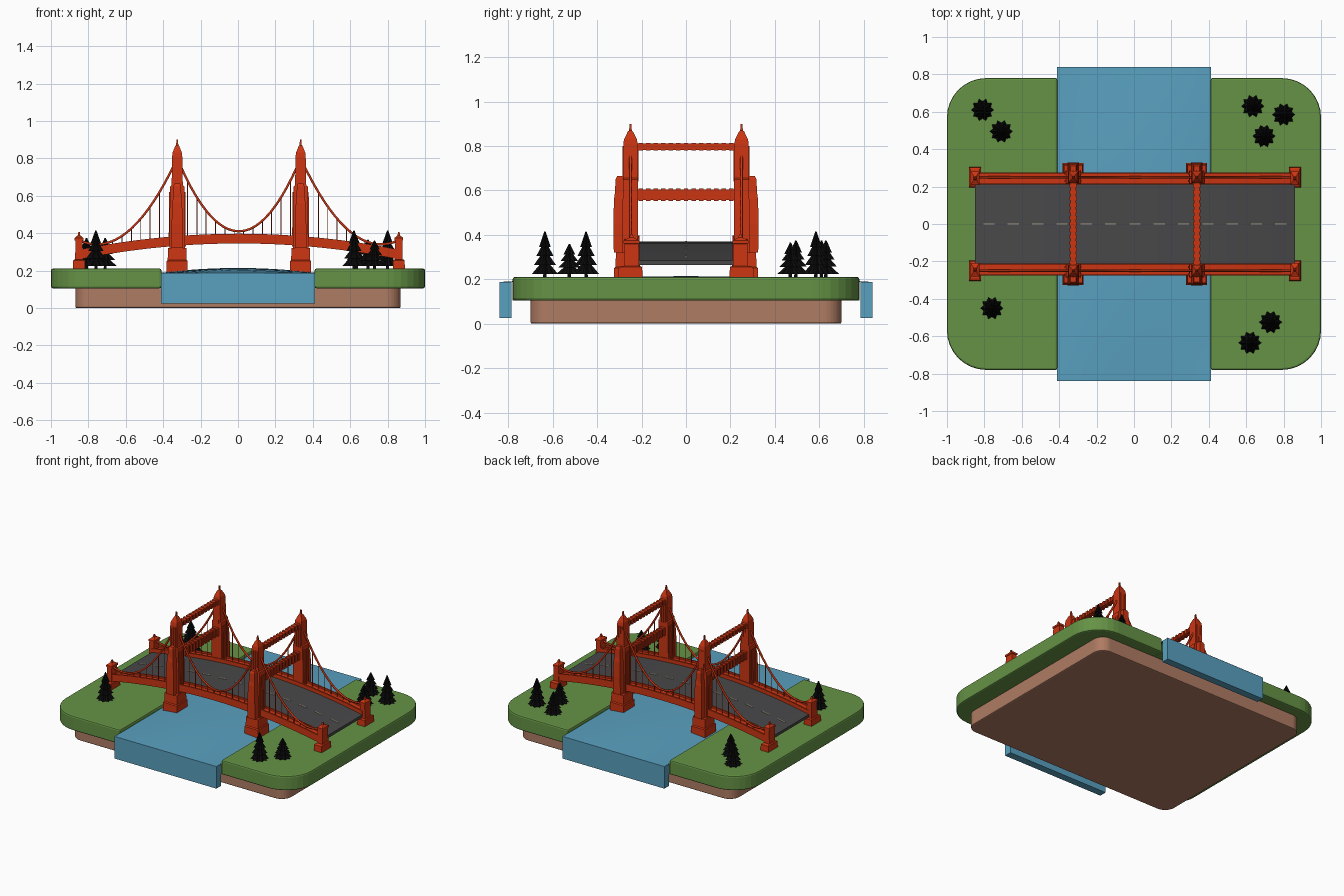
import bpy, bmesh, math

if "Cube" in bpy.data.objects:
    bpy.data.objects.remove(bpy.data.objects["Cube"])


def paint(name, r, g, b):
    m = bpy.data.materials.new(name)
    m.use_nodes = True
    m.diffuse_color = (r, g, b, 1)
    m.node_tree.nodes["Principled BSDF"].inputs["Base Color"].default_value = (r, g, b, 1)
    return m


RED = paint("bridge red", 0.6, 0.035, 0.006)
GRASS = paint("grass green", 0.13, 0.29, 0.06)
WATER = paint("water blue", 0.1, 0.35, 0.52)
EARTH = paint("earth brown", 0.43, 0.2, 0.125)
ASPHALT = paint("asphalt grey", 0.065, 0.065, 0.068)
DASH = paint("lane tan", 0.4, 0.36, 0.26)
PINE = paint("dark pine", 0.003, 0.003, 0.003)

CX = 0.005            # bridge centre along x
TOWER_X, TOWER_Y = 0.33, 0.25
END_X = 0.855


def finish(name, bm, mat):
    bmesh.ops.recalc_face_normals(bm, faces=bm.faces)
    mesh = bpy.data.meshes.new(name)
    bm.to_mesh(mesh)
    bm.free()
    mesh.materials.append(mat)
    obj = bpy.data.objects.new(name, mesh)
    bpy.context.collection.objects.link(obj)
    return obj


def add_skin(bm, rings):
    """Closed skin through rings of equal point count."""
    rows = [[bm.verts.new(p) for p in ring] for ring in rings]
    for a, b in zip(rows, rows[1:]):
        for i in range(len(a)):
            j = (i + 1) % len(a)
            bm.faces.new((a[i], a[j], b[j], b[i]))
    bm.faces.new(rows[0])
    bm.faces.new(rows[-1])


def rect(x, y, z, wx, wy):
    return [(x + sx * wx / 2, y + sy * wy / 2, z)
            for sx, sy in ((-1, -1), (1, -1), (1, 1), (-1, 1))]


def add_block(bm, x, y, sections):
    """Stack of rectangles: (z, width x, width y)."""
    add_skin(bm, [rect(x, y, *s) for s in sections])


def block(name, x, y, sections, mat):
    bm = bmesh.new()
    add_block(bm, x, y, sections)
    return finish(name, bm, mat)


def corner(cx, cy, r, start):
    return [(cx + r * math.cos(start + k * math.pi / 16),
             cy + r * math.sin(start + k * math.pi / 16)) for k in range(9)]


def slab(name, outline, z0, z1, mat, bevel):
    bm = bmesh.new()
    add_skin(bm, [[(x, y, z) for x, y in outline] for z in (z0, z1)])
    obj = finish(name, bm, mat)
    mod = obj.modifiers.new("soft edge", "BEVEL")
    mod.width, mod.segments, mod.limit_method = bevel, 2, "ANGLE"
    return obj


# Earth base
q = math.pi / 2
outline = (corner(0.79, 0.62, 0.08, 0) + corner(-0.79, 0.62, 0.08, q)
           + corner(-0.79, -0.62, 0.08, 2 * q) + corner(0.79, -0.62, 0.08, 3 * q))
slab("earth_base", outline, 0, 0.11, EARTH, 0.008)

# Grass banks with the river bed between them
for side, s in (("left", 1), ("right", -1)):
    outer = corner(0.79, -0.57, 0.21, 3 * q) + corner(0.79, 0.57, 0.21, 0)
    outline = [(s * x, y) for x, y in outer + [(0.41, 0.78), (0.41, -0.78)]]
    slab(side + "_grass_bank", outline, 0.105, 0.211, GRASS, 0.01)
block("river_bed", 0, 0, [(0.105, 0.82, 1.56), (0.17, 0.82, 1.56)], GRASS)

# River: gently domed sheet with a hanging slab at each end
bm = bmesh.new()
bmesh.ops.create_grid(bm, x_segments=12, y_segments=16, size=1)
for v in bm.verts:
    u, w = v.co.x, v.co.y
    v.co = (u * 0.412, w * 0.84, 0.188 + 0.026 * (1 - u * u) * (1 - w * w))
sheet = finish("river_surface", bm, WATER)
sheet.data.polygons.foreach_set("use_smooth", [True] * len(sheet.data.polygons))
for end, s in (("front", -1), ("back", 1)):
    block(end + "_waterfall", 0, s * 0.813,
          [(0.025, 0.825, 0.054), (0.187, 0.825, 0.054)], WATER)


# Arched deck parts
def drop(x):
    return 0.085 * (x / END_X) ** 2


def arch(name, y0, y1, z0, z1, mat, xs):
    bm = bmesh.new()
    add_skin(bm, [[(CX + x, y, z - drop(x)) for y, z in
                   ((y0, z0), (y1, z0), (y1, z1), (y0, z1))] for x in xs])
    return finish(name, bm, mat)


span = [END_X * (i / 14 - 1) for i in range(29)]
arch("road_deck", -0.215, 0.215, 0.35, 0.37, ASPHALT, span)
for i in range(13):
    x = -0.78 + i * 0.13
    arch("lane_dash", -0.004, 0.004, 0.368, 0.373, DASH, [x - 0.03, x, x + 0.03])


# Cables
def main_cable(x):
    x = abs(x)
    if x < TOWER_X:
        return 0.41 + 0.39 * (x / TOWER_X) ** 2
    return 0.34 + 0.46 * ((0.76 - x) / (0.76 - TOWER_X)) ** 2


def tube(name, paths, radius, mat):
    cu = bpy.data.curves.new(name, "CURVE")
    cu.dimensions = "3D"
    cu.bevel_depth, cu.bevel_resolution, cu.use_fill_caps = radius, 1, True
    for path in paths:
        sp = cu.splines.new("POLY")
        sp.points.add(len(path) - 1)
        for p, co in zip(sp.points, path):
            p.co = (*co, 1)
    cu.materials.append(mat)
    obj = bpy.data.objects.new(name, cu)
    bpy.context.collection.objects.link(obj)


cable_x = sorted([END_X * (i / 30 - 1) for i in range(61)] + [-TOWER_X, TOWER_X])
hanger_x = [s * (k + 0.5) * 0.05 for k in range(15) for s in (-1, 1)]
hanger_x = [x for x in hanger_x if abs(abs(x) - TOWER_X) > 0.05]

for side, sy in (("front", -1), ("back", 1)):
    y = sy * TOWER_Y
    arch(side + "_girder", sy * 0.21, sy * 0.275, 0.345, 0.385, RED, span)
    for edge, dy in (("inner", -0.028), ("outer", 0.028)):
        yy = sy * (TOWER_Y - 0.007 + dy)
        arch(side + "_" + edge + "_rail", yy - 0.005, yy + 0.005, 0.38, 0.397, RED, span)
    tube(side + "_cable", [[(CX + x, y, main_cable(x)) for x in cable_x]], 0.007, RED)
    tube(side + "_hangers", [[(CX + x, y, 0.375 - drop(x)), (CX + x, y, main_cable(x))]
                             for x in hanger_x], 0.0025, RED)

    for sx in (-1, 1):
        # Tower: foot, stepped shaft, outer buttress, face ribs
        x = CX + sx * TOWER_X
        block("tower_foot", x, sy * 0.262,
              [(0.17, 0.112, 0.126), (0.25, 0.112, 0.126), (0.256, 0.102, 0.112),
               (0.32, 0.098, 0.106)], RED)
        block("tower_shaft", x, y,
              [(0.3, 0.082, 0.07), (0.53, 0.08, 0.07), (0.65, 0.076, 0.068),
               (0.655, 0.06, 0.067), (0.81, 0.054, 0.064), (0.83, 0.05, 0.058),
               (0.865, 0.022, 0.024), (0.87, 0.012, 0.012), (0.9, 0.008, 0.008)], RED)
        bm = bmesh.new()
        add_block(bm, x, sy * 0.295, [(0.32, 0.06, 0.06), (0.45, 0.06, 0.065),
                                      (0.56, 0.052, 0.058), (0.59, 0.045, 0.05),
                                      (0.65, 0.04, 0.044), (0.665, 0.03, 0.03)])
        finish("tower_buttress", bm, RED)
        bm = bmesh.new()
        for dx in (-0.016, 0, 0.016):
            add_block(bm, x + dx, y, [(0.64, 0.007, 0.074), (0.8, 0.007, 0.071)])
        for dy in (-0.02, 0, 0.02):
            add_block(bm, x, y + dy, [(0.33, 0.092, 0.009), (0.62, 0.086, 0.009)])
        finish("tower_ribs", bm, RED)

        # End post with plinth, cap and finial
        x = CX + sx * END_X
        block("end_post_plinth", x, sy * 0.25,
              [(0.19, 0.065, 0.11), (0.255, 0.062, 0.105), (0.26, 0.05, 0.085)], RED)
        block("end_post", x, sy * 0.245,
              [(0.25, 0.042, 0.068), (0.36, 0.038, 0.064), (0.362, 0.046, 0.072),
               (0.375, 0.046, 0.072), (0.388, 0.014, 0.02), (0.405, 0.008, 0.008)], RED)

# Ribbed cross beams between the towers
for sx in (-1, 1):
    x = CX + sx * TOWER_X
    for level, z, h in (("upper", 0.797, 0.034), ("lower", 0.58, 0.056)):
        bm = bmesh.new()
        add_block(bm, x, 0, [(z - h * 0.42, 0.028, 0.46), (z + h * 0.42, 0.028, 0.46)])
        for k in range(-6, 7):
            add_block(bm, x, k * 0.034,
                      [(z - h / 2, 0.04, 0.02), (z + h / 2, 0.04, 0.02)])
        finish(level + "_cross_beam", bm, RED)


# Pine trees: trunk and four star-edged tiers
def star(x, y, z, r):
    return [(x + r * f * math.cos(a), y + r * f * math.sin(a), z)
            for k in range(20) for a, f in [(k * math.pi / 10, 0.75 if k % 2 else 1)]]


def pine(x, y, h):
    bm = bmesh.new()
    add_block(bm, x, y, [(0.205, 0.016, 0.016), (0.25, 0.014, 0.014)])
    for k, r in enumerate((0.061, 0.052, 0.041, 0.028)):
        z = 0.225 + k * h * 0.2
        top = 0.215 + h if k == 3 else z + h * 0.33
        add_skin(bm, [star(x, y, z, r), star(x, y, top, 0.003)])
    finish("pine_tree", bm, PINE)


for x, y, h in ((-0.81, 0.61, 0.16), (-0.71, 0.495, 0.16), (0.635, 0.63, 0.16),
                (0.8, 0.585, 0.2), (0.695, 0.47, 0.15), (-0.76, -0.45, 0.2),
                (0.62, -0.635, 0.2), (0.73, -0.525, 0.145)):
    pine(x, y, h)
